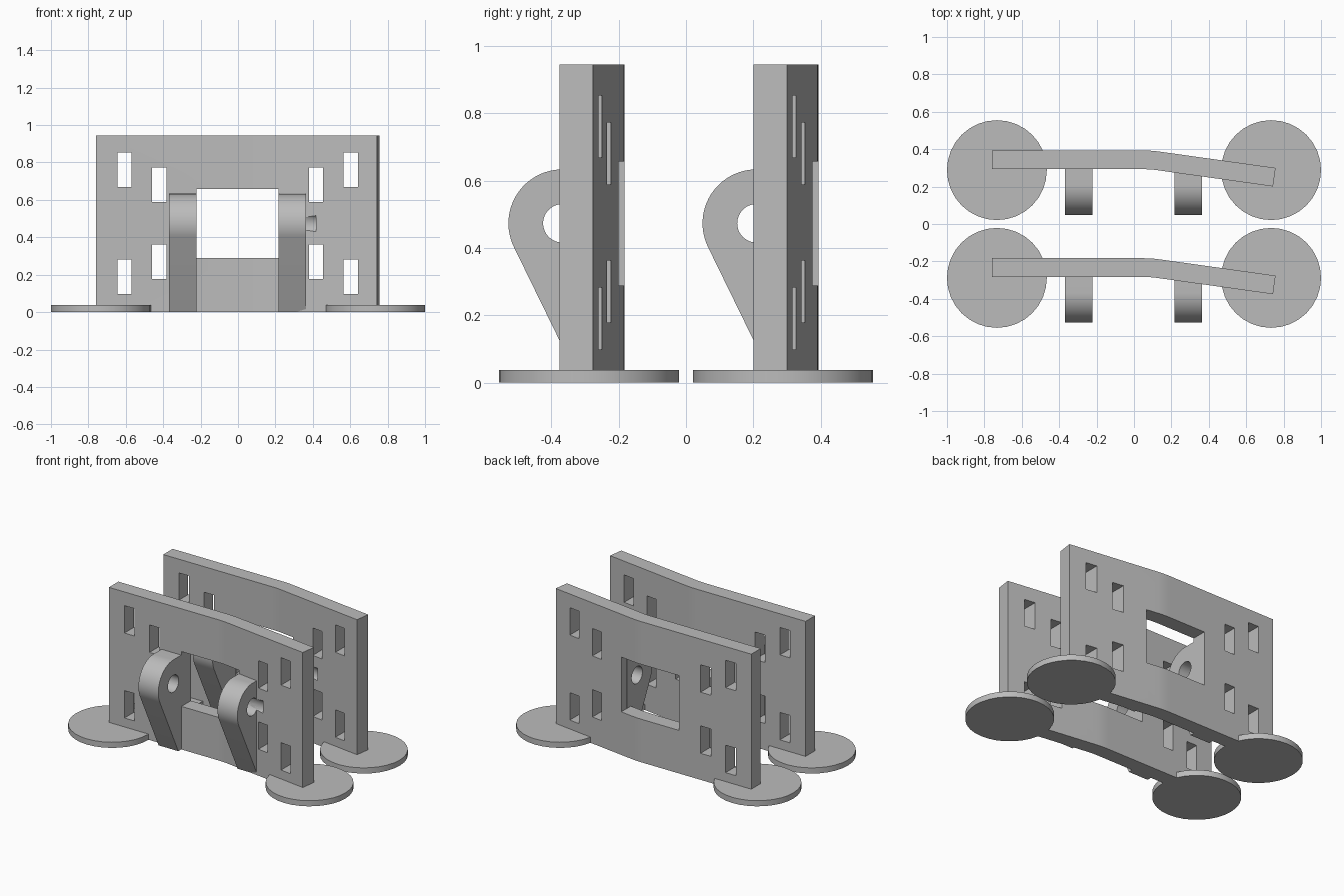
import bpy, bmesh, math
from mathutils import Matrix, Vector

if "Cube" in bpy.data.objects:
    bpy.data.objects.remove(bpy.data.objects["Cube"])

grey = bpy.data.materials.new("plain grey")
grey.use_nodes = True
COLOUR = (0.5, 0.5, 0.5, 1)
grey.diffuse_color = COLOUR
grey.node_tree.nodes["Principled BSDF"].inputs["Base Color"].default_value = COLOUR

ROW = 0.288        # each panel stands this far from the centre
HEIGHT = 0.944
AXIS_Y, AXIS_Z = -0.079, 0.473   # pin hole axis, relative to the panel


def finish(bm, name):
    bmesh.ops.recalc_face_normals(bm, faces=bm.faces)
    mesh = bpy.data.meshes.new(name)
    bm.to_mesh(mesh)
    bm.free()
    mesh.materials.append(grey)
    obj = bpy.data.objects.new(name, mesh)
    bpy.context.collection.objects.link(obj)
    return obj


def prism(name, points, sweep):
    """Extrude a closed outline along a vector."""
    bm = bmesh.new()
    face = bm.faces.new([bm.verts.new(p) for p in points])
    out = bmesh.ops.extrude_face_region(bm, geom=[face])
    moved = [v for v in out["geom"] if isinstance(v, bmesh.types.BMVert)]
    bmesh.ops.translate(bm, verts=moved, vec=Vector(sweep))
    return finish(bm, name)


def cylinder(name, radius, depth, centre, turn, sides):
    bm = bmesh.new()
    bmesh.ops.create_cone(bm, cap_ends=True, segments=sides, radius1=radius,
                          radius2=radius, depth=depth,
                          matrix=Matrix.Translation(centre) @ turn)
    return finish(bm, name)


def cut(obj, cutter):
    mod = obj.modifiers.new("cut", "BOOLEAN")
    mod.operation = "DIFFERENCE"
    mod.solver = "EXACT"
    mod.object = cutter
    bpy.context.view_layer.objects.active = obj
    bpy.ops.object.modifier_apply(modifier=mod.name)


# Bent panel: follow the back line, offset it for the front line
TILT = math.radians(8)
back, front = [(-0.76, 0.105)], [(-0.76, 0.005)]
STEPS = 4
x, y = 0.05, 0.105
for i in range(STEPS + 1):
    a = TILT * i / STEPS
    back.append((x, y))
    front.append((x - 0.1 * math.sin(a), y - 0.1 * math.cos(a)))
    mid = a + TILT / STEPS / 2
    x, y = x + 0.022 * math.cos(mid), y - 0.022 * math.sin(mid)
a = TILT
ex = 0.757
ey = back[-1][1] - (ex - back[-1][0]) * math.tan(a)
back.append((ex, ey))
front.append((ex - 0.1 * math.sin(a), ey - 0.1 * math.cos(a)))
panel = prism("panel", [(px, py, 0) for px, py in back + front[::-1]], (0, 0, HEIGHT))

# Openings: one central window and eight slots, all cut straight through
openings = [(-0.002, 0.473, 0.439, 0.368)]
for side in (-1, 1):
    for away, rise in ((0.605, 0.285), (0.419, 0.205)):
        for up in (-1, 1):
            openings.append((side * away - 0.002, AXIS_Z + 0.002 + up * rise, 0.076, 0.184))
bm = bmesh.new()
for cx, cz, w, h in openings:
    bmesh.ops.create_cube(bm, size=1, matrix=Matrix.Translation((cx, 0, cz))
                          @ Matrix.Diagonal((w, 1, h, 1)))
opening_cutter = finish(bm, "opening_cutter")
pin_cutter = cylinder("pin_cutter", 0.057, 0.836, (-0.002, AXIS_Y, AXIS_Z),
                      Matrix.Rotation(math.pi / 2, 4, "Y"), 48)
cut(panel, opening_cutter)
cut(panel, pin_cutter)

# Lugs: rounded top, sloping front edge down to the ground
outline = [(0.03, 0), (0.03, AXIS_Z + 0.16)]
for i in range(25):
    t = math.radians(90 + 116 * i / 24)
    outline.append((AXIS_Y + 0.16 * math.cos(t), AXIS_Z + 0.16 * math.sin(t)))
outline.append((-0.026, 0))
parts = [panel]
for name, x0 in (("right_lug", -0.37), ("left_lug", 0.217)):
    lug = prism(name, [(x0, py, pz) for py, pz in outline], (0.147, 0, 0))
    cut(lug, pin_cutter)
    parts.append(lug)

# Round feet
for name, side in (("right_foot", -1), ("left_foot", 1)):
    parts.append(cylinder(name, 0.267, 0.038, (side * 0.733, 0, 0.019), Matrix(), 32))

for helper in (opening_cutter, pin_cutter):
    bpy.data.objects.remove(helper)

# Smooth the curves, then repeat the whole stand behind
bpy.ops.object.select_all(action="DESELECT")
for obj in parts:
    obj.select_set(True)
bpy.context.view_layer.objects.active = panel
bpy.ops.object.shade_smooth_by_angle(angle=math.radians(30))
for obj in parts:
    twin = obj.copy()
    bpy.context.collection.objects.link(twin)
    twin.name = "rear_" + obj.name
    obj.name = "front_" + obj.name
    obj.location.y = -ROW
    twin.location.y = ROW
